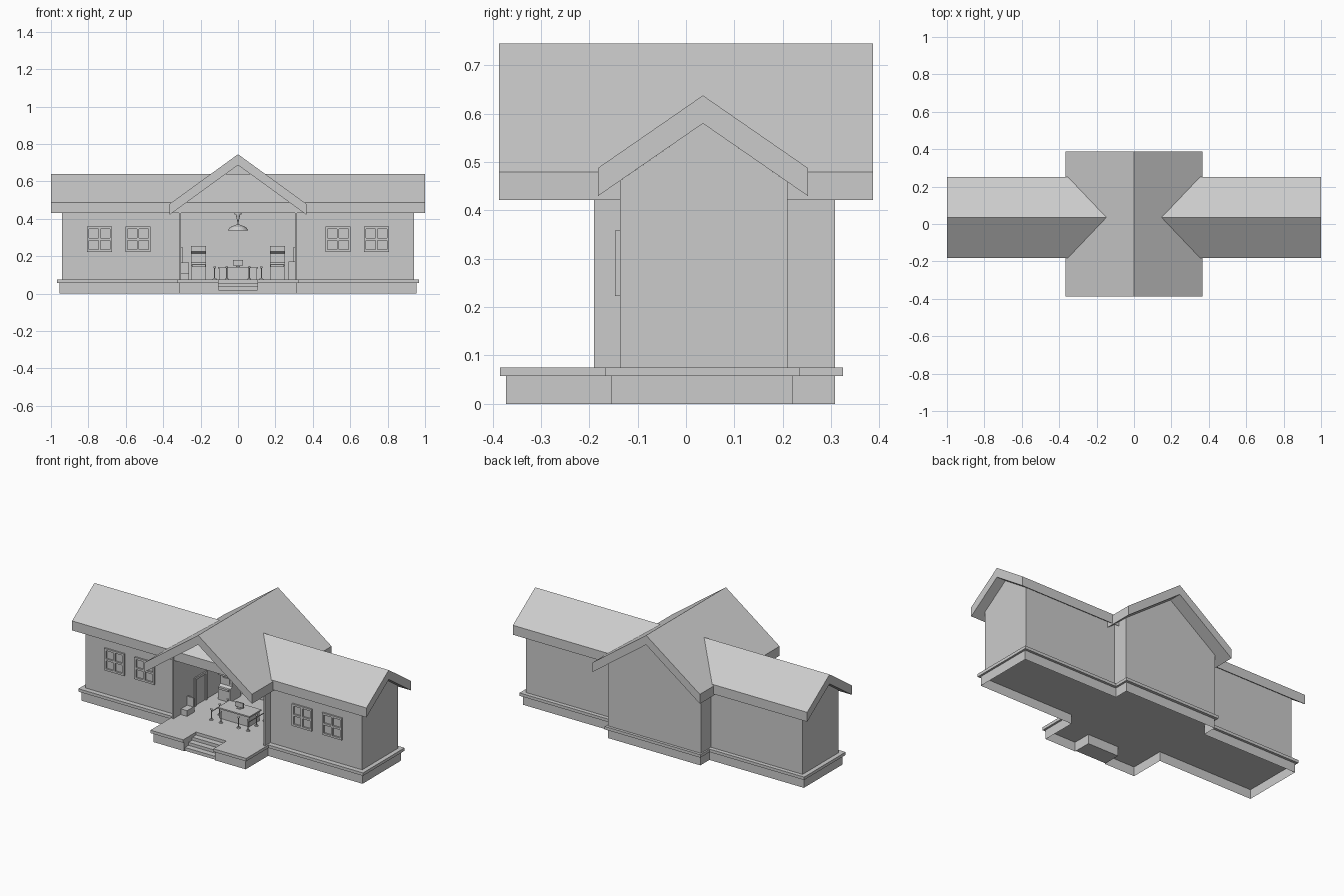
import bpy, bmesh, math
from mathutils import Vector

if "Cube" in bpy.data.objects:
    bpy.data.objects.remove(bpy.data.objects["Cube"])

FLOOR = 0.075


def prism(name, pts, axis, a, b, caps=True):
    """Extrude a 2D profile along an axis from a to b."""
    def place(p, t):
        u, v = p
        return {'X': (t, u, v), 'Y': (u, t, v), 'Z': (u, v, t)}[axis]
    bm = bmesh.new()
    lo = [bm.verts.new(place(p, a)) for p in pts]
    hi = [bm.verts.new(place(p, b)) for p in pts]
    n = len(pts)
    for i in range(n):
        j = (i + 1) % n
        bm.faces.new((lo[i], lo[j], hi[j], hi[i]))
    if caps:
        bm.faces.new(lo[::-1])
        bm.faces.new(hi)
    bmesh.ops.recalc_face_normals(bm, faces=bm.faces)
    return finish(name, bm)


def finish(name, bm):
    me = bpy.data.meshes.new(name)
    bm.to_mesh(me)
    bm.free()
    ob = bpy.data.objects.new(name, me)
    bpy.context.collection.objects.link(ob)
    return ob


def box(name, x0, x1, y0, y1, z0, z1):
    return prism(name, [(x0, y0), (x1, y0), (x1, y1), (x0, y1)], 'Z', z0, z1)


def cone(name, x, y, z0, z1, r0, r1, sides=16):
    bm = bmesh.new()
    bmesh.ops.create_cone(bm, cap_ends=True, segments=sides, radius1=r0, radius2=r1, depth=z1 - z0)
    bmesh.ops.translate(bm, verts=bm.verts, vec=Vector((x, y, (z0 + z1) / 2)))
    return finish(name, bm)


def ball(name, x, y, z, r):
    bm = bmesh.new()
    bmesh.ops.create_uvsphere(bm, u_segments=10, v_segments=6, radius=r)
    bmesh.ops.translate(bm, verts=bm.verts, vec=Vector((x, y, z)))
    return finish(name, bm)


def footprint(wx, wf, wb, cx, cf, cb, nx, ny):
    """Cross-shaped plan with a notch for the front steps."""
    half = [(nx, ny), (nx, cf), (cx, cf), (cx, wf), (wx, wf), (wx, wb), (cx, wb), (cx, cb)]
    return half + [(-x, y) for x, y in reversed(half)]


# foundation skirt (open underneath) and overhanging floor slab
prism("foundation", footprint(0.955, -0.155, 0.22, 0.313, -0.372, 0.308, 0.105, -0.26), 'Z', 0, 0.057, caps=False)
prism("floor_slab", footprint(0.967, -0.168, 0.235, 0.325, -0.385, 0.325, 0.103, -0.26), 'Z', 0.057, FLOOR)

# front steps
prism("front_steps", [(-0.26, 0), (-0.365, 0), (-0.365, 0.02), (-0.33, 0.02), (-0.33, 0.038),
                      (-0.295, 0.038), (-0.295, 0.057), (-0.26, 0.057)], 'X', -0.105, 0.105)

# roofs: chevron profiles
prism("wing_roof", [(-0.182, 0.43), (-0.182, 0.488), (0.035, 0.638), (0.252, 0.488),
                    (0.252, 0.43), (0.035, 0.58)], 'X', -1, 1)
prism("main_roof", [(-0.365, 0.422), (-0.365, 0.48), (0, 0.745), (0.365, 0.48),
                    (0.365, 0.422), (0, 0.687)], 'Y', -0.387, 0.387)

# hall back gable wall and ceiling
prism("hall_back_wall", [(-0.316, FLOOR), (0.316, FLOOR), (0.316, 0.458), (0, 0.687), (-0.316, 0.458)],
      'Y', 0.298, 0.308)
box("hall_ceiling", -0.306, 0.306, -0.18, 0.298, 0.43, 0.438)


def window(x):
    """Four-pane window frame on the front wall."""
    s, zc, y0, y1 = 0.0675, 0.291, -0.147, -0.135
    t = 0.012
    for k in (-1, 0, 1):
        c = k * (s - t / 2)
        box("window_stile", x + c - t / 2, x + c + t / 2, y0, y1, zc - s, zc + s)
        box("window_rail", x - s, x + s, y0, y1 - 0.001, zc + c - t / 2, zc + c + t / 2)


for side in (-1, 1):
    # wing body with pentagon gable end
    prism("wing_walls", [(-0.137, FLOOR), (0.21, FLOOR), (0.21, 0.459), (0.035, 0.58), (-0.137, 0.461)],
          'X', side * 0.31, side * 0.94)
    # hall side wall
    xs = sorted((side * 0.306, side * 0.316))
    box("hall_side_wall", *xs, -0.19, 0.308, FLOOR, 0.46)
    window(side * 0.535)
    window(side * 0.74)
    # inner door frame on the side wall
    xd = sorted((side * 0.298, side * 0.307))
    for y in (0.01, 0.115):
        box("door_jamb", *xd, y, y + 0.014, FLOOR, 0.25)
    box("door_head", *xd, 0.01, 0.129, 0.236, 0.25)

    # standing machine near the back wall
    x = side * 0.21
    prism("machine_body", [(0.165, FLOOR), (0.27, FLOOR), (0.27, 0.255), (0.165, 0.255), (0.165, 0.225),
                           (0.185, 0.215), (0.185, 0.165), (0.165, 0.15)], 'X', x - 0.04, x + 0.04)
    box("machine_screen", x - 0.025, x + 0.025, 0.18, 0.187, 0.175, 0.21)
    box("machine_shelf", x - 0.035, x + 0.035, 0.155, 0.17, 0.143, 0.155)

    # queue posts with a rope between them
    for y in (-0.08, 0.0, 0.08):
        px = side * 0.125
        cone("post_base", px, y, FLOOR, 0.081, 0.011, 0.009, 12)
        cone("post_pole", px, y, 0.08, 0.14, 0.003, 0.003, 8)
        ball("post_knob", px, y, 0.141, 0.007)
    rope = box("post_rope", side * 0.125 - 0.002, side * 0.125 + 0.002, -0.08, 0.08, 0.124, 0.128)

for x in (-0.06, 0.06):
    cone("post_base", x, -0.08, FLOOR, 0.081, 0.011, 0.009, 12)
    cone("post_pole", x, -0.08, 0.08, 0.14, 0.003, 0.003, 8)
    ball("post_knob", x, -0.08, 0.141, 0.007)

# waiting seat and side cabinet
box("seat_base", -0.304, -0.262, -0.12, -0.06, FLOOR, 0.11)
box("seat_back", -0.304, -0.262, -0.06, -0.05, FLOOR, 0.165)
box("side_cabinet", 0.27, 0.304, -0.12, -0.05, FLOOR, 0.172)

# service desk with monitor
box("desk_body", -0.1, 0.1, -0.035, 0.065, FLOOR, 0.135)
box("desk_top", -0.108, 0.108, -0.042, 0.072, 0.135, 0.143)
box("monitor_foot", -0.012, 0.012, 0.005, 0.03, 0.143, 0.147)
box("monitor_stem", -0.004, 0.004, 0.014, 0.02, 0.146, 0.155)
box("monitor_screen", -0.026, 0.026, 0.012, 0.02, 0.151, 0.18)

# hanging lamp
cone("lamp_mount", 0, 0, 0.422, 0.432, 0.018, 0.018)
cone("lamp_cone", 0, 0, 0.385, 0.422, 0.004, 0.012)
cone("lamp_rod", 0, 0, 0.365, 0.39, 0.004, 0.004, 8)
cone("lamp_shade_upper", 0, 0, 0.355, 0.368, 0.043, 0.012, 24)
cone("lamp_shade_lower", 0, 0, 0.338, 0.355, 0.055, 0.043, 24)
